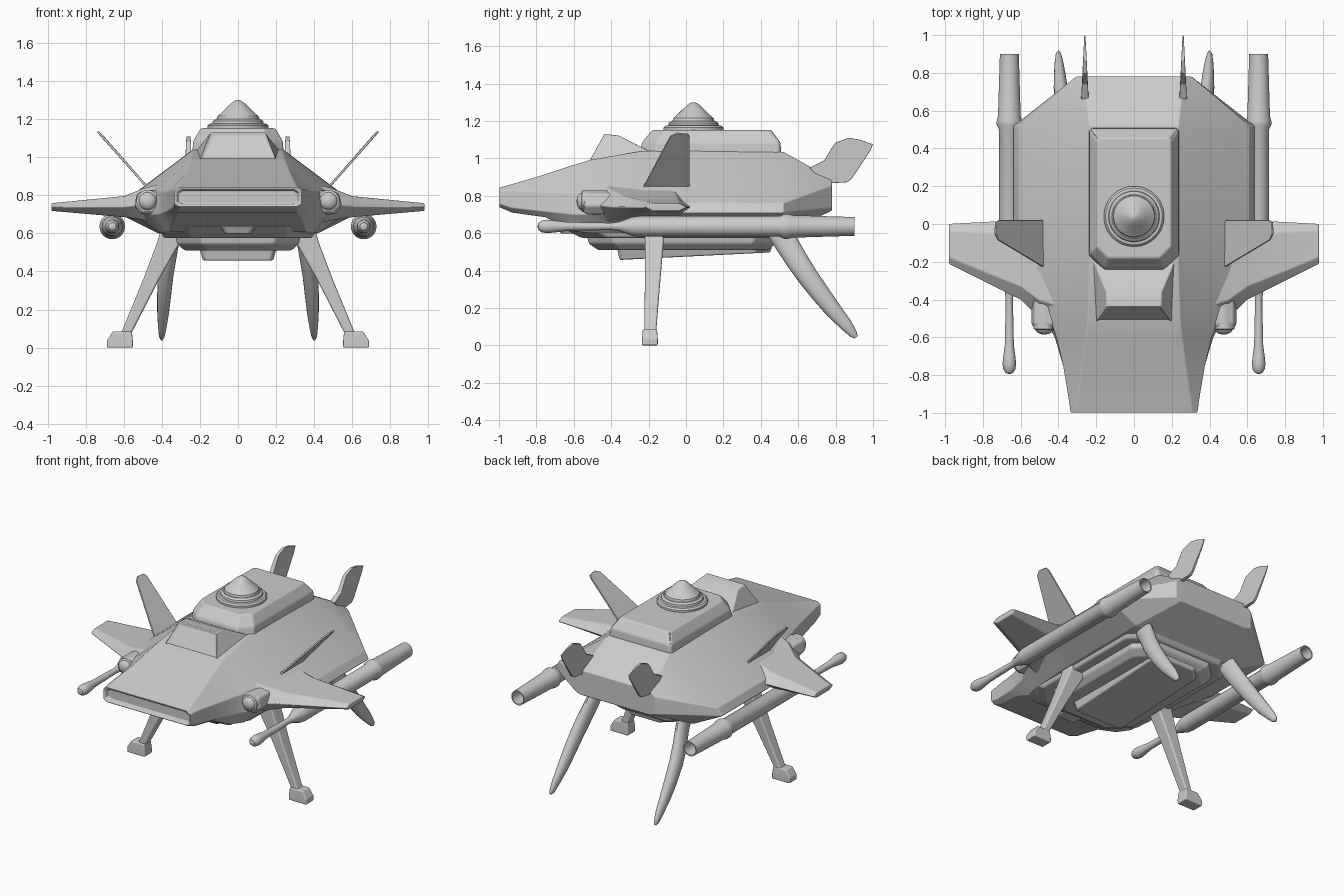
import bpy, bmesh, math
from mathutils import Vector

if "Cube" in bpy.data.objects:
    bpy.data.objects.remove(bpy.data.objects["Cube"])


def finish(name, bm, mirror=False, bevel=0.0, segs=3):
    bmesh.ops.recalc_face_normals(bm, faces=bm.faces)
    me = bpy.data.meshes.new(name)
    bm.to_mesh(me)
    bm.free()
    ob = bpy.data.objects.new(name, me)
    bpy.context.collection.objects.link(ob)
    if mirror:
        m = ob.modifiers.new("Mirror", 'MIRROR')
        m.use_axis = (True, False, False)
        m.use_mirror_merge = False
    if bevel:
        b = ob.modifiers.new("Bevel", 'BEVEL')
        b.width, b.segments = bevel, segs
        b.limit_method, b.angle_limit = 'ANGLE', math.radians(22)
        b.harden_normals = True
        me.polygons.foreach_set("use_smooth", [True] * len(me.polygons))
    else:
        bpy.ops.object.select_all(action='DESELECT')
        ob.select_set(True)
        bpy.context.view_layer.objects.active = ob
        bpy.ops.object.shade_smooth_by_angle(angle=math.radians(35))
    return ob


def loft_bm(rings):
    """Skin a list of equal-length point rings, capping both ends."""
    bm = bmesh.new()
    vs = [[bm.verts.new(p) for p in r] for r in rings]
    n = len(vs[0])
    for a, b in zip(vs, vs[1:]):
        for i in range(n):
            bm.faces.new((a[i], a[(i + 1) % n], b[(i + 1) % n], b[i]))
    bm.faces.new(vs[0])
    bm.faces.new(vs[-1])
    return bm


def loft(name, rings, **kw):
    return finish(name, loft_bm(rings), **kw)


def lathe(name, profile, place, mirror=False, n=32):
    """Revolve (radius, height) points; place(u, v, h) sets the axis."""
    rings = []
    for r, h in profile:
        r = max(r, 0.0008)
        rings.append([place(r * math.cos(math.tau * i / n), r * math.sin(math.tau * i / n), h)
                      for i in range(n)])
    return loft(name, rings, mirror=mirror)


def section(y, half):
    """Full hull cross-section from its right half, listed top to bottom."""
    return [(x, y, z) for x, z in half] + [(-x, y, z) for x, z in reversed(half)]


def plate(hx, y0, y1, cf, cb, z0, z1):
    """Rectangle with cut corners; z0 at the front, z1 at the back."""
    pts = [(hx, y0 + cf), (hx, y1 - cb), (hx - cb, y1), (cb - hx, y1),
           (-hx, y1 - cb), (-hx, y0 + cf), (cf - hx, y0), (hx - cf, y0)]
    return [(x, y, z0 + (z1 - z0) * (y - y0) / (y1 - y0)) for x, y in pts]


def box_ring(x, hx, y, hy, z):
    return [(x - hx, y - hy, z), (x + hx, y - hy, z), (x + hx, y + hy, z), (x - hx, y + hy, z)]


# Main hull, with a recessed slot in the nose
loft("hull", [
    section(-0.97, [(.29, .825), (.312, .81), (.312, .77), (.29, .755)]),
    section(-0.995, [(.295, .83), (.32, .815), (.32, .765), (.295, .75)]),
    section(-1.00, [(.31, .842), (.335, .825), (.335, .757), (.31, .74)]),
    section(-0.93, [(.30, .862), (.345, .83), (.345, .735), (.31, .71)]),
    section(-0.75, [(.275, .915), (.375, .82), (.375, .715), (.33, .685)]),
    section(-0.60, [(.255, .965), (.41, .82), (.42, .70), (.36, .61)]),
    section(-0.51, [(.245, .992), (.44, .82), (.47, .70), (.40, .60)]),
    section(-0.23, [(.235, 1.04), (.54, .81), (.58, .71), (.42, .60)]),
    section(0.00, [(.235, 1.042), (.61, .76), (.64, .71), (.42, .60)]),
    section(0.52, [(.235, 1.035), (.61, .76), (.64, .71), (.42, .60)]),
    section(0.78, [(.265, .89), (.305, .855), (.305, .735), (.265, .72)]),
], bevel=.012)

# Raised cockpit with an inset windscreen
bm = loft_bm([
    [(-.21, -.535, .96), (.21, -.535, .96), (.235, -.15, 1.015), (-.235, -.15, 1.015)],
    [(-.145, -.44, 1.13), (.145, -.44, 1.13), (.145, -.36, 1.122), (-.145, -.36, 1.122)]])
bm.normal_update()
bmesh.ops.recalc_face_normals(bm, faces=bm.faces)
front = min(bm.faces, key=lambda f: f.normal.y)
bmesh.ops.inset_region(bm, faces=[front], thickness=.018, depth=-.01)
finish("cockpit", bm, bevel=.01)

# Upper deck and stepped turret cone
loft("upper_deck", [plate(.24, -.25, .51, .08, .015, 1.02, 1.02),
                    plate(.235, -.235, .505, .08, .015, 1.085, 1.085),
                    plate(.195, -.18, .455, .06, .015, 1.152, 1.152)], bevel=.012)
lathe("turret_cone", [(.16, 1.13), (.16, 1.165), (.15, 1.175), (.135, 1.177), (.132, 1.19),
                      (.118, 1.2), (.112, 1.2), (.108, 1.215), (.09, 1.23), (.06, 1.26),
                      (.03, 1.288), (.012, 1.298), (0, 1.3)],
      lambda u, v, h: (u, .04 + v, h), n=48)

# Stepped belly
loft("belly_upper", [plate(.42, -.68, .56, .16, .12, .64, .64),
                     plate(.39, -.56, .50, .14, .12, .575, .575)], bevel=.012)
loft("belly_middle", [plate(.33, -.53, .49, .13, .12, .59, .59),
                      plate(.32, -.52, .48, .13, .12, .545, .545),
                      plate(.28, -.47, .44, .12, .12, .51, .51)], bevel=.01)
loft("belly_keel", [plate(.205, -.37, .46, .02, .08, .53, .53),
                    plate(.185, -.355, .45, .02, .08, .457, .497)], bevel=.008)
loft("chin_sensor", [plate(.09, -.69, -.5, .015, .015, .635, .635),
                     plate(.07, -.67, -.5, .015, .015, .598, .598)], bevel=.006)


# Wings: hexagonal sections from root to tip
def wing_section(x, y0, y1, zlo, zhi):
    zm, c = (zlo + zhi) / 2, .18 * (y1 - y0)
    return [(x, y0, zm), (x, y0 + c, zhi), (x, y1 - c, zhi),
            (x, y1, zm), (x, y1 - c, zlo), (x, y0 + c, zlo)]


loft("wing", [wing_section(.36, -.55, .03, .64, .87), wing_section(.50, -.50, .03, .67, .835),
              wing_section(.60, -.405, .025, .685, .795),
              wing_section(.98, -.215, .005, .718, .758)], mirror=True, bevel=.008)

# Intake block and round lamp at each wing root
loft("intake_block", [
    [(x, y, z) for x, z in ((.39 + i, .70 + i), (.51 - i, .70 + i), (.545 - i, .745),
                            (.53 - i, .81 - i), (.48, .83 - i), (.39 + i, .82 - i))]
    for y, i in ((-.55, .012), (-.53, 0), (-.2, .005))], mirror=True, bevel=.012)
lathe("intake_lamp", [(.058, -.5), (.058, -.555), (.046, -.56), (.045, -.565),
                      (.036, -.575), (.02, -.583), (0, -.585)],
      lambda u, v, h: (.475 + u, h, .77 + v), mirror=True)

# Side pods: thin gun barrel in front, flared exhaust tube behind
lathe("engine_pod", [(0, -.795), (.02, -.788), (.032, -.77), (.036, -.74), (.032, -.70),
                     (.024, -.64), (.019, -.40), (.024, -.36), (.05, -.29), (.055, -.25),
                     (.055, .50), (.067, .525), (.067, .545), (.06, .57), (.05, .90),
                     (.042, .90), (.036, .80), (0, .79)],
      lambda u, v, h: (.66 + u, h, .636 + v), mirror=True)

# Slanted fins above the wings
nrm = Vector((.75, 0, -.66)) * .006
fin = [(.47, -.235, .835), (.47, .02, .835), (.715, .02, 1.115), (.732, .01, 1.13),
       (.736, -.05, 1.135), (.72, -.085, 1.118)]
loft("wing_fin", [[Vector(p) + nrm * s for p in fin] for s in (-1, 1)],
     mirror=True, bevel=.003, segs=2)

# Upright tail fins, thinning towards the rear
tail = [(.66, .95), (.74, .99), (.775, 1.05), (.80, 1.085), (.87, 1.11), (.93, 1.10),
        (1.0, 1.075), (.985, 1.04), (.885, .89), (.86, .872), (.74, .865)]
loft("tail_fin", [[(.26 + s * (.003 + .05 * (1 - y)), y, z) for y, z in tail] for s in (-1, 1)],
     mirror=True, bevel=.003, segs=2)

# Front legs and feet
loft("front_leg", [box_ring(.335, .07, -.17, .052, .62), box_ring(.365, .06, -.17, .05, .55),
                   box_ring(.455, .042, -.178, .042, .36), box_ring(.58, .028, -.19, .032, .09),
                   box_ring(.60, .028, -.19, .032, .05)], mirror=True, bevel=.012)
loft("front_foot", [box_ring(.62, .068, -.193, .042, 0), box_ring(.62, .068, -.193, .042, .035),
                    box_ring(.607, .05, -.193, .038, .085)], mirror=True, bevel=.007)

# Rear legs: curved tapering fangs
rear = []
for x, y, z, hx, r in ((.335, .48, .64, .032, .065), (.345, .535, .55, .036, .064),
                       (.365, .59, .46, .04, .06), (.38, .65, .37, .04, .056),
                       (.388, .72, .275, .037, .051), (.393, .79, .185, .031, .044),
                       (.397, .855, .11, .023, .034), (.40, .895, .06, .015, .022),
                       (.40, .91, .043, .006, .01)):
    rear.append([(x + hx * math.cos(a), y + .8 * r * math.sin(a), z + .6 * r * math.sin(a))
                 for a in (math.tau * i / 16 for i in range(16))])
loft("rear_leg", rear, mirror=True)
